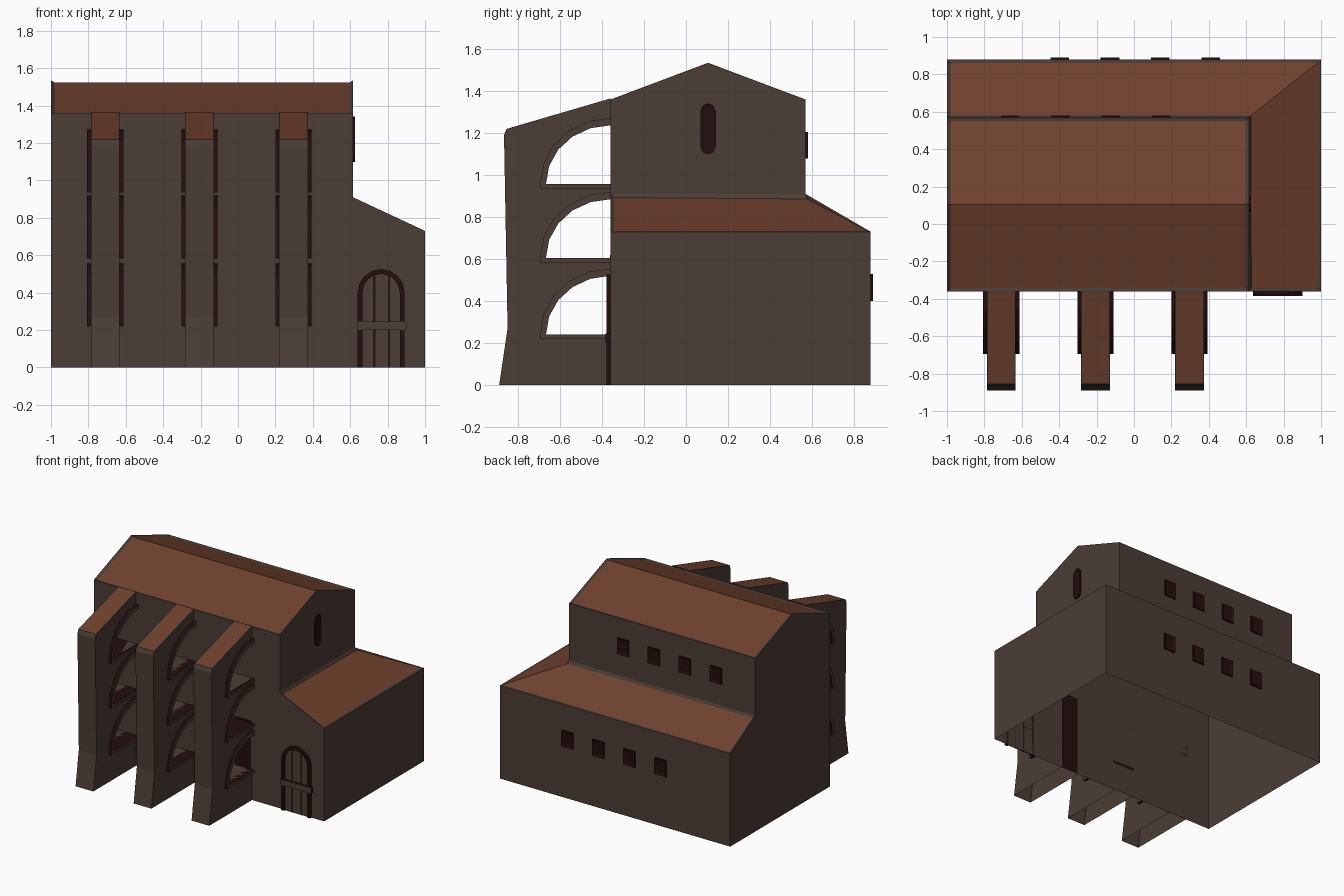
import bpy, bmesh, math

if "Cube" in bpy.data.objects:
    bpy.data.objects.remove(bpy.data.objects["Cube"])

def material(name, rgb):
    m = bpy.data.materials.new(name)
    m.diffuse_color = (*rgb, 1)
    m.use_nodes = True
    m.node_tree.nodes["Principled BSDF"].inputs["Base Color"].default_value = m.diffuse_color
    return m

STONE = material("brown stone", (0.072, 0.047, 0.037))
ROOF = material("rust tile", (0.158, 0.053, 0.027))
DARK = material("dark maroon", (0.018, 0.004, 0.004))
FRONT, BACK, SIDE = -0.36, 0.57, 0.615   # planes of the tall hall

def finish(bm, name, mats):
    me = bpy.data.meshes.new(name)
    bm.to_mesh(me)
    bm.free()
    for m in mats:
        me.materials.append(m)
    ob = bpy.data.objects.new(name, me)
    bpy.context.collection.objects.link(ob)
    return ob

def prism(pts, axis, a, b):
    """Extrude a 2D outline along x (points are y,z) or y (points are x,z)."""
    bm = bmesh.new()
    def put(t):
        return [bm.verts.new((t, p, z) if axis == 'x' else (p, t, z)) for p, z in pts]
    lo, hi = put(a), put(b)
    n = len(pts)
    bm.faces.new(lo)
    bm.faces.new(hi[::-1])
    for i in range(n):
        j = (i + 1) % n
        bm.faces.new((lo[j], lo[i], hi[i], hi[j]))
    bmesh.ops.recalc_face_normals(bm, faces=bm.faces[:])
    bm.normal_update()
    return bm

def rect(u0, u1, v0, v1):
    return [(u0, v0), (u1, v0), (u1, v1), (u0, v1)]

def drop_faces(bm, test):
    bmesh.ops.delete(bm, geom=[f for f in bm.faces if test(f)], context='FACES')

def tile_roof(bm, faces):
    """Recess a roof region inside a stone rim and colour it."""
    bmesh.ops.inset_region(bm, faces=faces, thickness=0.018, depth=-0.01,
                           use_boundary=True, use_even_offset=True)
    for f in faces:
        f.material_index = 1

# building shell: tall hall with a lean-to wrapping the right and back, open below
bm = bmesh.new()
cache = {}
def face(*pts):
    vs = []
    for p in pts:
        if p not in cache:
            cache[p] = bm.verts.new(p)
        vs.append(cache[p])
    return bm.faces.new(vs)

E, W, R, T, L = 1.36, 0.73, 1.535, 0.91, 0.88   # eaves, low wall, ridge, lean-to top, lean-to back
RY = 0.105
face((-1, FRONT, 0), (1, FRONT, 0), (1, FRONT, W), (SIDE, FRONT, T), (SIDE, FRONT, E), (-1, FRONT, E))
face((-1, FRONT, 0), (-1, FRONT, E), (-1, RY, R), (-1, BACK, E), (-1, BACK, T), (-1, L, W), (-1, L, 0))
face((1, FRONT, 0), (1, L, 0), (1, L, W), (1, FRONT, W))
face((1, L, 0), (-1, L, 0), (-1, L, W), (1, L, W))
face((SIDE, FRONT, T), (SIDE, BACK, T), (SIDE, BACK, E), (SIDE, RY, R), (SIDE, FRONT, E))
face((SIDE, BACK, T), (-1, BACK, T), (-1, BACK, E), (SIDE, BACK, E))
low = [face((SIDE, FRONT, T), (1, FRONT, W), (1, L, W), (SIDE, BACK, T)),
       face((SIDE, BACK, T), (1, L, W), (-1, L, W), (-1, BACK, T))]
high = [face((-1, FRONT, E), (SIDE, FRONT, E), (SIDE, RY, R), (-1, RY, R)),
        face((-1, RY, R), (SIDE, RY, R), (SIDE, BACK, E), (-1, BACK, E))]
bmesh.ops.recalc_face_normals(bm, faces=bm.faces[:])
bm.normal_update()
if high[0].normal.z < 0:
    bmesh.ops.reverse_faces(bm, faces=bm.faces[:])
    bm.normal_update()
tile_roof(bm, low)
tile_roof(bm, high)
finish(bm, "building_shell", [STONE, ROOF])

# buttresses with three stacked quarter-arch openings against the wall
def quarter(w, h, b, n=5):
    return [(FRONT - w * math.cos(math.pi / 2 * i / n), b + h * math.sin(math.pi / 2 * i / n))
            for i in range(n + 1)]

LEVELS = (0.24, 0.605, 0.957)
for k, x in enumerate((-0.71, -0.206, 0.297)):
    pts = [(FRONT, 0), (-0.89, 0), (-0.85, 0.27), (-0.867, 1.19), (-0.855, 1.22), (FRONT, 1.365)]
    for b in reversed(LEVELS):
        pts += quarter(0.307, 0.28, b)[::-1] + [(FRONT, b)]
    bm = prism(pts, 'x', x - 0.077, x + 0.077)
    drop_faces(bm, lambda f: f.normal.z < -0.9 and f.calc_center_median().z < 0.01
               or f.normal.y > 0.9 and f.calc_center_median().y > FRONT - 0.001)
    slope = max(bm.faces, key=lambda f: f.calc_center_median().z if abs(f.normal.x) < 0.1 else -1)
    bmesh.ops.inset_region(bm, faces=[slope], thickness=0.008, depth=0, use_boundary=True)
    slope.material_index = 1
    finish(bm, f"buttress_{k}", [STONE, ROOF])
    # raised arch surrounds, dark on their edges
    for j, b in enumerate(LEVELS):
        ring = [(FRONT, b - 0.022), (FRONT - 0.335, b - 0.022)] + quarter(0.335, 0.315, b)
        ring += quarter(0.307, 0.28, b)[::-1] + [(FRONT, b)]
        bm = prism(ring, 'x', x - 0.097, x + 0.097)
        for f in bm.faces:
            f.material_index = 0 if abs(f.normal.x) > 0.9 else 1
        finish(bm, f"arch_surround_{k}_{j}", [STONE, DARK])

# dark stain on the wall behind the last buttress
finish(prism(rect(0.23, 0.365, 0.01, 0.62), 'y', FRONT - 0.003, FRONT + 0.003), "wall_stain", [DARK])

# back windows: dark frame with a recessed pane
def window(name, bm, test):
    f = next(f for f in bm.faces if test(f))
    bmesh.ops.inset_region(bm, faces=[f], thickness=0.017, depth=-0.006, use_even_offset=True)
    finish(bm, name, [DARK])

for i in range(4):
    for row, x0, y, z0, z1 in (("upper", -0.662, BACK, 1.078, 1.205), ("lower", -0.397, L, 0.4, 0.528)):
        x = x0 + 0.269 * i
        window(f"{row}_window_{i}", prism(rect(x - 0.05, x + 0.05, z0, z1), 'y', y, y + 0.01),
               lambda f: f.normal.y > 0.9)

# narrow gable window with rounded ends
gable = [(RY + 0.037 * math.cos(a), (1.305 if s else 1.135) + 0.037 * math.sin(a))
         for s in (1, 0) for a in [math.pi * (i / 4 + (0 if s else 1)) for i in range(5)]]
window("gable_window", prism(gable, 'x', SIDE, SIDE + 0.01), lambda f: f.normal.x > 0.9)

# arched plank door
def arch(r, base, cx=0.765):
    return [(cx + r, 0)] + [(cx + r * math.cos(math.pi * i / 8), base + r * math.sin(math.pi * i / 8))
                            for i in range(9)] + [(cx - r, 0)]

finish(prism(arch(0.126, 0.4) + arch(0.1, 0.4)[::-1], 'y', FRONT - 0.018, FRONT), "door_frame", [DARK])
finish(prism(arch(0.1, 0.4), 'y', FRONT - 0.006, FRONT), "door_panel", [STONE])
for i, x in enumerate((0.728, 0.807)):
    finish(prism(rect(x - 0.006, x + 0.006, 0, 0.49), 'y', FRONT - 0.009, FRONT), f"plank_gap_{i}", [DARK])
bm = prism(rect(0.635, 0.902, 0.2, 0.245), 'y', FRONT - 0.024, FRONT)
for f in bm.faces:
    f.material_index = 0 if f.normal.y < -0.9 else 1
finish(bm, "door_bar", [STONE, DARK])
